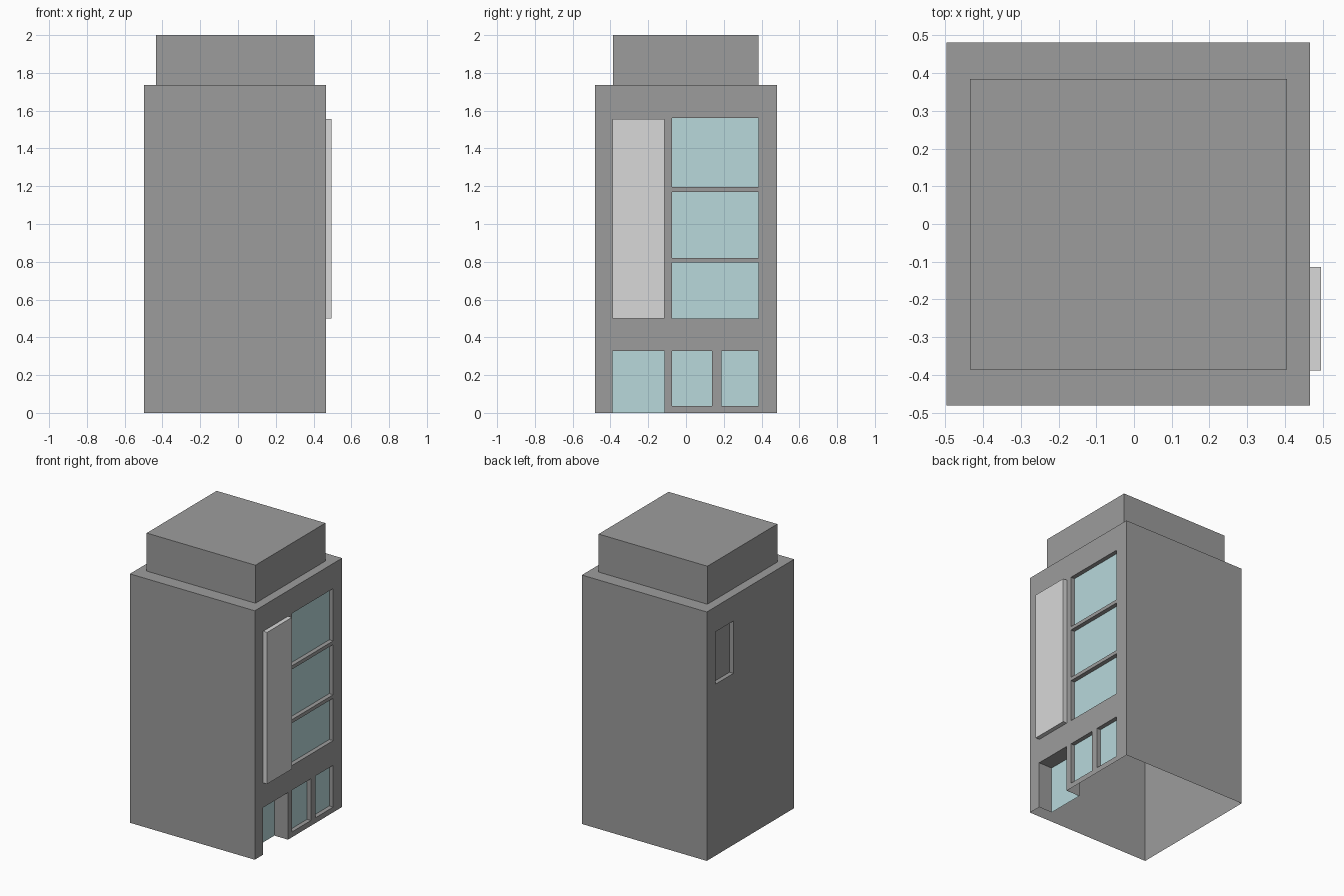
import bpy
import bmesh
from mathutils import Vector

default_cube = bpy.data.objects.get("Cube")
if default_cube:
    bpy.data.objects.remove(default_cube, do_unlink=True)


def make_material(name, rgb):
    mat = bpy.data.materials.new(name)
    mat.use_nodes = True
    color = (*rgb, 1.0)
    mat.diffuse_color = color
    mat.node_tree.nodes["Principled BSDF"].inputs["Base Color"].default_value = color
    return mat


concrete = make_material("grey concrete", (0.335, 0.335, 0.335))
light_panel = make_material("light grey panel", (0.69, 0.69, 0.69))
glass = make_material("pale blue glass", (0.48, 0.69, 0.71))


def make_box(name, low, high, *materials):
    """Box between two opposite corners."""
    low, high = Vector(low), Vector(high)
    bm = bmesh.new()
    bmesh.ops.create_cube(bm, size=1)
    bmesh.ops.scale(bm, vec=high - low, verts=bm.verts)
    bmesh.ops.translate(bm, vec=(low + high) / 2, verts=bm.verts)
    mesh = bpy.data.meshes.new(name)
    bm.to_mesh(mesh)
    bm.free()
    for mat in materials:
        mesh.materials.append(mat)
    obj = bpy.data.objects.new(name, mesh)
    bpy.context.collection.objects.link(obj)
    return obj


LEFT, RIGHT, HALF, ROOF = -0.497, 0.466, 0.481, 1.735
REVEAL, DOOR_DEPTH, OUT = 0.03, 0.105, 0.05

# Main tower and the block on its roof
tower = make_box("tower_walls", (LEFT, -HALF, 0), (RIGHT, HALF, ROOF), concrete, glass)
make_box("roof_block", (-0.434, -0.386, ROOF), (0.405, 0.384, 2), concrete)

# Raised vertical panel above the door
make_box("facade_panel", (RIGHT, -0.388, 0.5), (0.496, -0.114, 1.557), light_panel)

# Recesses on the glazed side: y range, z range, depth
openings = [((-0.073, 0.383), z, REVEAL)
            for z in ((0.5, 0.795), (0.82, 1.17), (1.195, 1.56))]
openings += [(y, (0.037, 0.328), REVEAL) for y in ((-0.073, 0.138), (0.187, 0.383))]
openings.append(((-0.39, -0.115), (-OUT, 0.328), DOOR_DEPTH))
cutters = [make_box("opening_cutter", (RIGHT - d, y[0], z[0]), (RIGHT + OUT, y[1], z[1]))
           for y, z, d in openings]

# Blind recess on the opposite side
cutters.append(make_box("blind_cutter", (LEFT - OUT, 0.187, 1.195),
                        (LEFT + REVEAL, 0.383, 1.56)))

for cutter in cutters:
    cutter.hide_render = True
    cut = tower.modifiers.new("recess", "BOOLEAN")
    cut.operation = "DIFFERENCE"
    cut.solver = "EXACT"
    cut.object = cutter

# Bake the recesses, then discard the cutters
depsgraph = bpy.context.evaluated_depsgraph_get()
baked = bpy.data.meshes.new_from_object(tower.evaluated_get(depsgraph))
tower.modifiers.clear()
tower.data = baked
baked.materials.clear()
for mat in (concrete, glass):
    baked.materials.append(mat)
for cutter in cutters:
    bpy.data.objects.remove(cutter, do_unlink=True)

# Open the underside and glaze the recessed faces
bm = bmesh.new()
bm.from_mesh(baked)
bm.normal_update()
floor = [f for f in bm.faces if f.normal.z < -0.9 and f.calc_center_median().z < 0.01]
bmesh.ops.delete(bm, geom=floor, context="FACES")
for face in bm.faces:
    x = face.calc_center_median().x
    face.material_index = int(face.normal.x > 0.9 and 0 < x < RIGHT - 0.01)
bm.to_mesh(baked)
bm.free()
